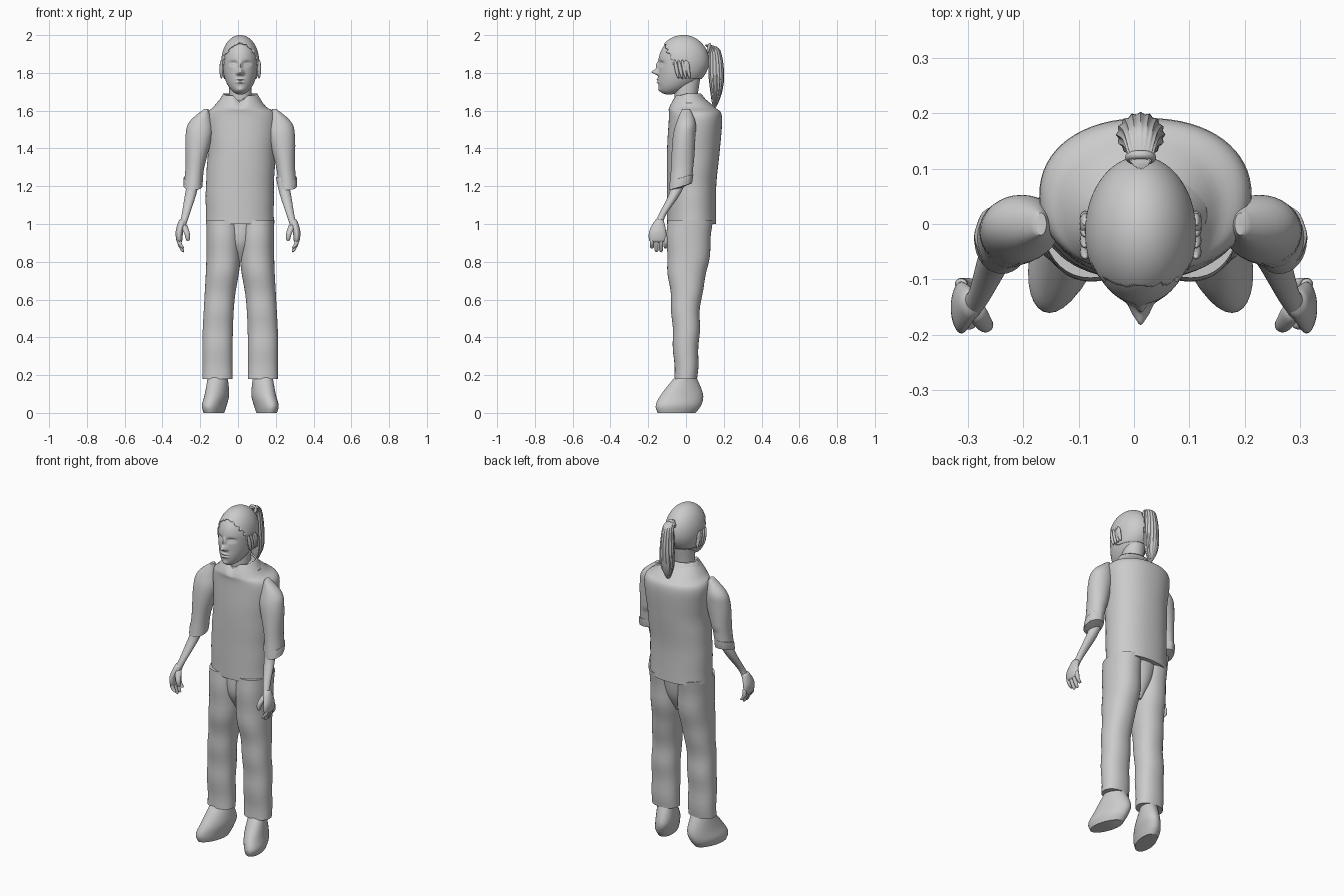
import bpy, bmesh, math
from mathutils import Vector

if "Cube" in bpy.data.objects:
    bpy.data.objects.remove(bpy.data.objects["Cube"])

grey = bpy.data.materials.new("plain grey")
grey.use_nodes = True
colour = (0.6, 0.6, 0.6, 1)
grey.diffuse_color = colour
grey.node_tree.nodes["Principled BSDF"].inputs["Base Color"].default_value = colour


def finish(name, bm, keep=None, thickness=0):
    """Trim faces by a rule, make the object, and shade it smooth."""
    if keep:
        unwanted = [face for face in bm.faces if not keep(face.calc_center_median())]
        bmesh.ops.delete(bm, geom=unwanted, context="FACES")
    bmesh.ops.recalc_face_normals(bm, faces=bm.faces)
    mesh = bpy.data.meshes.new(name)
    bm.to_mesh(mesh)
    bm.free()
    mesh.materials.append(grey)
    obj = bpy.data.objects.new(name, mesh)
    bpy.context.collection.objects.link(obj)
    bpy.ops.object.select_all(action="DESELECT")
    obj.select_set(True)
    bpy.context.view_layer.objects.active = obj
    bpy.ops.object.shade_smooth_by_angle(angle=math.radians(50))
    if thickness:
        shell = obj.modifiers.new("thickness", "SOLIDIFY")
        shell.thickness = thickness


def spline(keys, steps):
    """Fill in smooth rows between the key rows, each with its place along the whole."""
    last = len(keys) - 1
    for step in range(last * steps + 1):
        i = min(step // steps, last - 1)
        t = step / steps - i
        before, start, end, after = (Vector(keys[max(0, min(last, i + k))]) for k in (-1, 0, 1, 2))
        leave, arrive = (end - before) / 2, (after - start) / 2
        bulge = (leave * (1 - t) - arrive * t + (end - start) * (2 * t - 1)) * t * (1 - t)
        yield step / (last * steps), start.lerp(end, t) + bulge


def loft(name, keys, seg=32, power=2.0, flute=0, dome=0, bend=None, side=1, **trim):
    """Skin oval rings of x, y, z, x radius, y radius; dome rounds both ends."""
    bm = bmesh.new()
    rings = []
    for along, (x, y, z, rx, ry) in spline(keys, 6):
        size = 1
        if dome:
            size = max(0.05, math.sqrt(1 - abs(2 * along - 1) ** dome))
        ring = []
        for k in range(seg):
            a = math.tau * k / seg
            c, s = math.cos(a), math.sin(a)
            r = size * (1 + flute * math.cos(seg / 4 * a))
            p = Vector((x + rx * r * math.copysign(abs(c) ** (2 / power), c),
                        y + ry * r * math.copysign(abs(s) ** (2 / power), s), z))
            if bend:
                bend(p)
            ring.append(bm.verts.new((p.x * side, p.y, p.z)))
        rings.append(ring)
    for low, high in zip(rings, rings[1:]):
        for k in range(seg):
            bm.faces.new((low[k - 1], low[k], high[k], high[k - 1]))
    if not trim:
        bm.faces.new(rings[0])
        bm.faces.new(rings[-1])
    finish(name, bm, **trim)


def ball(name, shape, detail=24, **trim):
    """A sphere whose every point is placed by the shape rule."""
    bm = bmesh.new()
    bmesh.ops.create_uvsphere(bm, u_segments=detail, v_segments=detail, radius=1)
    for vert in bm.verts:
        vert.co = shape(vert.co)
    finish(name, bm, **trim)


# The body sits slightly to its own left
MIDDLE = 0.012


# Shirt, with soft creases and a dip at the throat
def shirt_shape(p):
    if p.z < 1.5:
        p.x += 0.001 * math.sin(40 * p.z) * math.copysign(1, p.x)
    if p.z > 1.6 and p.y < 0:
        p.z -= max(0, 0.04 - abs(p.x - MIDDLE)) * (p.z - 1.6) * 12


loft("shirt", [(.01, .03, 1, .18, .13), (.01, .03, 1.2, .18, .13), (.02, .04, 1.4, .18, .14),
               (.02, .05, 1.57, .19, .14), (.01, .03, 1.62, .14, .12), (.01, .01, 1.68, .09, .07)],
     seg=64, power=2.2, bend=shirt_shape)


# Collar: an open band around the back of the neck
def collar_slope(p):
    p.z += min(0, p.y) * 0.3


loft("collar", [(MIDDLE, .02, 1.64, .12, .1), (MIDDLE, .01, 1.69, .09, .07)],
     seg=64, bend=collar_slope, keep=lambda c: c.y > -0.04, thickness=0.008)

loft("neck", [(MIDDLE, .01, 1.6, .07, .06), (MIDDLE, 0, 1.66, .06, .06), (MIDDLE, .01, 1.8, .06, .07)])


# Skull: an egg whose lower half is longer and leans forward to the chin
def skull(p):
    down = min(0, p.z) * 0.175
    return Vector((MIDDLE + p.x * 0.095, p.y * 0.13 - 0.015 - 2.5 * down * down,
                   1.86 + max(0, p.z) * 0.133 + down))


# Face features: distance from the middle, height, half width, half height, push
FEATURES = {
    "nose tip": (0, 1.805, .014, .014, .036),
    "nose bridge": (0, 1.84, .01, .02, .015),
    "nostrils": (.015, 1.797, .007, .008, .01),
    "eye sockets": (.036, 1.85, .02, .012, -.013),
    "eyes": (.036, 1.847, .012, .006, .007),
    "upper lip": (0, 1.766, .02, .005, .01),
    "lower lip": (0, 1.75, .02, .006, .01),
    "chin": (0, 1.71, .02, .012, .008),
}


def face(p):
    p = skull(p)
    fade = max(0, min(1, -15 * (p.y + 0.06)))
    for off, height, width, tall, push in FEATURES.values():
        across = (abs(p.x - MIDDLE) - off) / width
        up = (p.z - height) / tall
        p.y -= fade * push * math.exp(-across * across - up * up)
    return p


ball("head", face, detail=144)


# Hair cap: a shell over the skull, cut along a ragged hairline
def hairline(c):
    ragged = 0.006 * math.sin(200 * c.z) + 0.004 * math.sin(150 * c.x)
    above = c.z - 1.77
    return above > 0 and c.y > ragged - 0.03 - above * 0.46


ball("hair_cap", lambda p: skull(p * 1.055), detail=96, keep=hairline, thickness=0.01)

# Ponytail with fluted strands, and its band
loft("ponytail", [(MIDDLE, .11, 1.95, .02, .02), (MIDDLE, .15, 1.92, .03, .03), (MIDDLE, .16, 1.8, .04, .04),
                  (MIDDLE, .16, 1.7, .04, .03), (MIDDLE, .15, 1.61, .01, .01)], seg=64, flute=0.05, dome=8)
bpy.ops.mesh.primitive_torus_add(location=(MIDDLE, 0.12, 1.93), rotation=(math.radians(75), 0, 0),
                                 major_radius=0.02, minor_radius=0.008)
hair_band = bpy.context.object
hair_band.name = "hair_band"
hair_band.data.materials.append(grey)
bpy.ops.object.shade_smooth()


# Clothing rules: tilted cuffs, toes turned out, legs closed at the middle
def cuff_tilt(p):
    p.x += shift
    if p.z < 1.3:
        p.z += (p.y + 0.03) * 0.3


def shoe_splay(p):
    p.x += shift - (p.y - 0.04) * 0.22


def trouser_shape(p):
    p.x = max(p.x, 0) + shift
    p.y += 0.003 * math.sin(32 * p.z)


for tag, side in (("left", 1), ("right", -1)):
    shift = MIDDLE * side

    # Ear, and loose locks of hair at the temple
    ball(tag + "_ear", lambda p: Vector((MIDDLE + side * (0.1 + p.x * 0.01), p.y * 0.02, 1.83 + p.z * 0.035)))
    for n in range(4):
        y = n * 0.02 - 0.05
        ball(tag + "_lock", lambda p: Vector((
            MIDDLE + side * (0.1 + p.x * 0.01), y + p.y * 0.01 - p.z * 0.01, 1.82 + p.z * 0.05)), detail=12)

    # Sleeve with a rolled cuff
    loft(tag + "_sleeve", [(.18, 0, 1.61, .01, .02), (.21, 0, 1.54, .06, .05), (.22, -.01, 1.46, .07, .06),
                           (.24, -.02, 1.3, .05, .06), (.25, -.03, 1.2, .05, .06)], bend=cuff_tilt, side=side)
    loft(tag + "_cuff", [(.25, -.02, 1.25, .05, .06), (.25, -.03, 1.19, .05, .06)],
         dome=8, flute=0.02, bend=cuff_tilt, side=side)

    # Forearm and palm
    loft(tag + "_forearm", [(.23, -.03, 1.25, .03, .04), (.25, -.06, 1.16, .03, .03),
                            (.28, -.13, 1.04, .02, .02), (.3, -.15, .98, .02, .03)], side=side)
    loft(tag + "_palm", [(.29, -.14, 1.03, .02, .02), (.31, -.15, .96, .02, .045),
                         (.31, -.15, .9, .015, .045)], dome=8, side=side)
    # Curled fingers and thumb
    for n, tip in enumerate((.87, .85, .85, .87)):
        y = n * 0.024 - 0.18
        loft(tag + "_finger", [(.31, y, .94, .01, .01), (.31, y, .9, .012, .011), (.29, y, tip, .008, .01)],
             seg=14, dome=8, side=side)
    loft(tag + "_thumb", [(.29, -.15, 1, .02, .02), (.27, -.18, .95, .015, .015), (.265, -.18, .91, .01, .01)],
         seg=16, dome=8, side=side)

    # Trouser leg
    loft(tag + "_trouser_leg", [(.12, 0, .18, .08, .06), (.12, 0, .4, .08, .07), (.11, 0, .6, .08, .08),
                                (.09, .01, .8, .09, .11), (.09, .02, 1.02, .09, .12)],
         seg=40, power=2.2, bend=trouser_shape, side=side)

    # Shoe
    loft(tag + "_shoe", [(.12, -.05, 0, .05, .1), (.12, -.04, .04, .06, .12), (.11, -.02, .1, .06, .11),
                         (.11, 0, .2, .05, .05)], bend=shoe_splay, side=side)

# Seat joining the two trouser legs
loft("trouser_seat", [(MIDDLE, .02, .8, .02, .05), (MIDDLE, .02, .9, .08, .1), (MIDDLE, .03, 1.02, .12, .11)])
